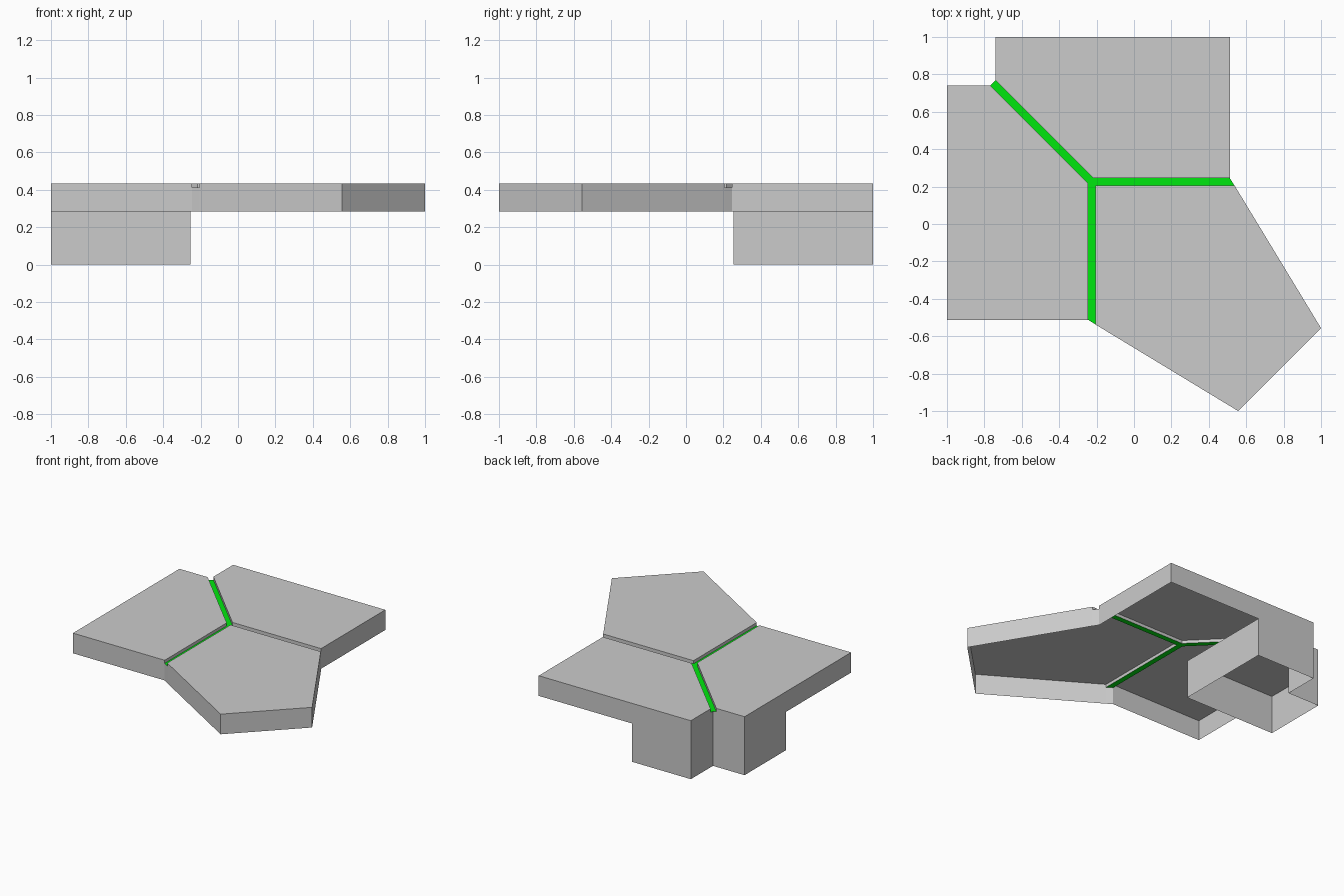
import bpy
import bmesh

cube = bpy.data.objects.get("Cube")
if cube:
    bpy.data.objects.remove(cube, do_unlink=True)

TOP, FLOOR, RIM = 0.435, 0.412, 0.285


def material(name, rgb):
    mat = bpy.data.materials.new(name)
    mat.use_nodes = True
    color = (*rgb, 1.0)
    mat.diffuse_color = color
    mat.node_tree.nodes["Principled BSDF"].inputs["Base Color"].default_value = color
    return mat


grey = material("plain_grey", (0.6, 0.6, 0.6))
green = material("bright_green", (0.0, 0.85, 0.005))


def shell(name, outline, z_top, mat, z_low=None, cap=True):
    """Open-bottomed sheet: optional flat cap and optional walls around an outline."""
    bm = bmesh.new()
    upper = [bm.verts.new((x, y, z_top)) for x, y in outline]
    if cap:
        bm.faces.new(upper)
    if z_low is not None:
        lower = [bm.verts.new((x, y, z_low)) for x, y in outline]
        n = len(outline)
        for i in range(n):
            j = (i + 1) % n
            bm.faces.new((lower[i], lower[j], upper[j], upper[i]))
    mesh = bpy.data.meshes.new(name)
    bm.to_mesh(mesh)
    bm.free()
    mesh.materials.append(mat)
    obj = bpy.data.objects.new(name, mesh)
    bpy.context.collection.objects.link(obj)
    return obj


def mirrored(points):
    """Reflect across the diagonal, keeping the winding."""
    return [(-y, -x) for x, y in reversed(points)]


# Three raised panels with shallow lips along the grooves
side_panel = [(-1, -0.512), (-0.245, -0.512), (-0.245, 0.217), (-0.768, 0.74), (-1, 0.74)]
front_panel = [(-0.205, 0.205), (-0.205, -0.538), (0.557, -1), (1, -0.557), (0.538, 0.205)]
shell("right_panel", side_panel, TOP, grey, FLOOR)
shell("back_panel", mirrored(side_panel), TOP, grey, FLOOR)
shell("front_panel", front_panel, TOP, grey, FLOOR)

# Green strip at the bottom of the three-way groove
half_strip = [(-0.768, 0.74), (-0.245, 0.217), (-0.245, -0.512), (-0.205, -0.538)]
strip = half_strip + [(-0.205, 0.205)] + mirrored(half_strip)
shell("groove_strip", strip, FLOOR, green)

# Outer skirt around the whole top, open underneath
half_skirt = [(-0.74, 0.74), (-1, 0.74), (-1, -0.512), (-0.245, -0.512),
              (-0.205, -0.538), (0.557, -1)]
shell("outer_skirt", half_skirt + mirrored(half_skirt)[:-1], FLOOR, grey, RIM, cap=False)

# Notched corner pedestal, open underneath
pedestal = [(-1, 0.255), (-0.255, 0.255), (-0.255, 1), (-0.74, 1), (-0.74, 0.74), (-1, 0.74)]
shell("corner_pedestal", pedestal, RIM, grey, 0.0)
